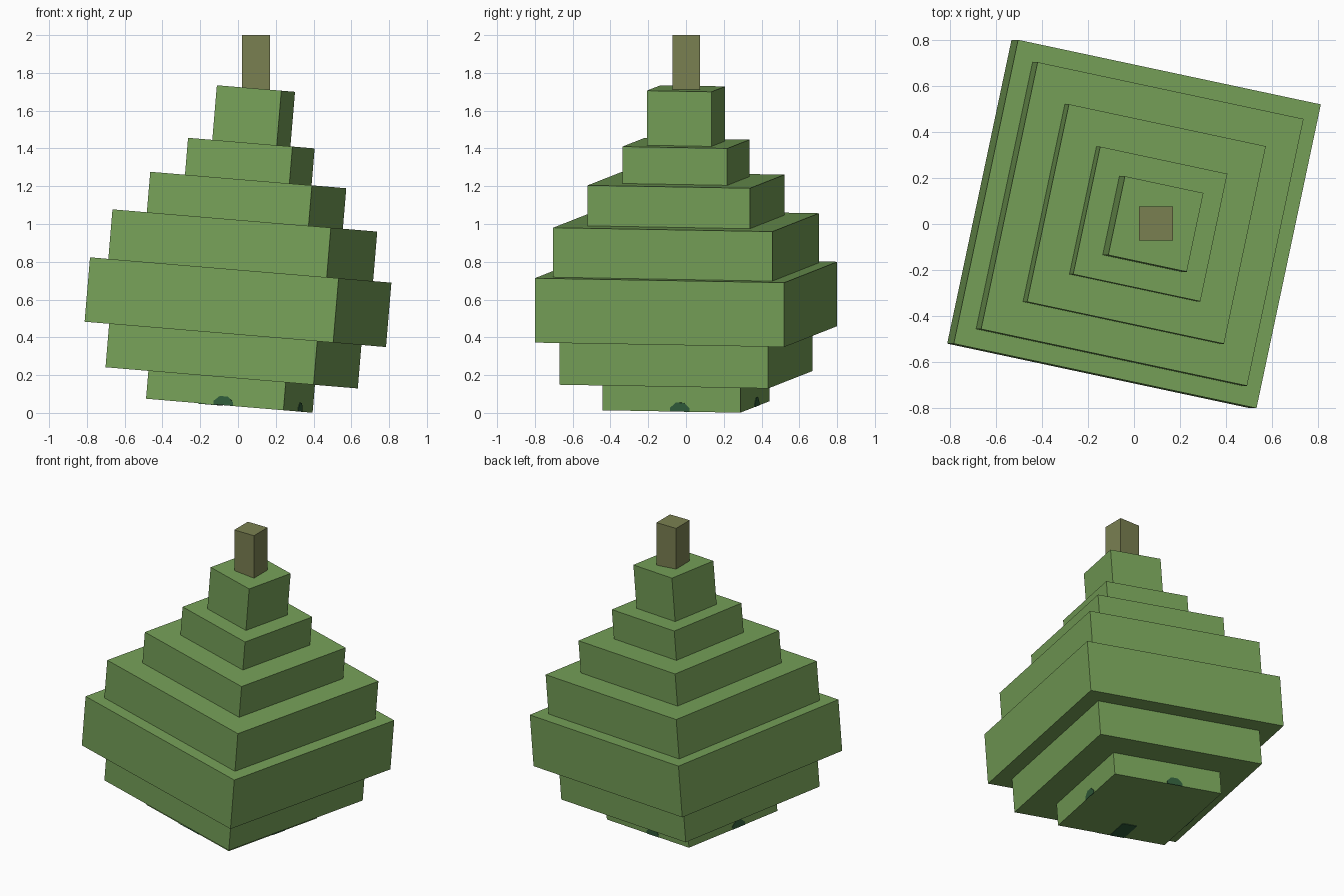
import bpy, bmesh, math
from mathutils import Matrix, Vector

cube = bpy.data.objects.get("Cube")
if cube:
    bpy.data.objects.remove(cube, do_unlink=True)


def material(name, rgb):
    m = bpy.data.materials.new(name)
    m.use_nodes = True
    color = (*rgb, 1)
    m.diffuse_color = color
    m.node_tree.nodes["Principled BSDF"].inputs["Base Color"].default_value = color
    return m


green = material("leaf green", (0.182, 0.355, 0.098))
brown = material("olive brown", (0.195, 0.216, 0.083))
dark = material("dark green", (0.03, 0.107, 0.043))


def finish(name, bm, mat, matrix):
    mesh = bpy.data.meshes.new(name)
    bm.to_mesh(mesh)
    bm.free()
    mesh.materials.append(mat)
    obj = bpy.data.objects.new(name, mesh)
    obj.matrix_world = matrix
    bpy.context.collection.objects.link(obj)
    return obj


def box(name, size, center, mat, matrix=Matrix()):
    bm = bmesh.new()
    bmesh.ops.create_cube(bm, size=1)
    bmesh.ops.scale(bm, vec=size, verts=bm.verts)
    bmesh.ops.translate(bm, vec=center, verts=bm.verts)
    return finish(name, bm, mat, matrix)


# Shared leaning frame, origin at the middle of the underside
tilt = (Matrix.Translation((-0.046, 0, 0.038))
        @ Matrix.Rotation(math.radians(4.8), 4, "Y")
        @ Matrix.Rotation(math.radians(-12), 4, "Z"))

# Stacked square tiers of the body
widths = [0.746, 1.13, 1.35, 1.186, 0.878, 0.567, 0.35]
levels = [0, 0.148, 0.379, 0.721, 0.984, 1.199, 1.395, 1.685]
for i, w in enumerate(widths):
    low, high = levels[i], levels[i + 1]
    box(f"body_tier_{i + 1}", (w, w, high - low), (0, 0, (low + high) / 2), green, tilt)

# Upright stem
box("stem", (0.148, 0.146, 0.32), (0.096, 0.002, 1.84), brown)

# Half-round marks along the lower edge of the bottom tier
half = widths[0] / 2
for i, side in enumerate(["front", "right", "back", "left"]):
    bm = bmesh.new()
    bmesh.ops.create_cone(bm, cap_ends=True, segments=8, radius1=0.057, radius2=0.057,
                          depth=0.006, matrix=Matrix.Rotation(math.pi / 2, 4, "X")
                          @ Matrix.Rotation(math.pi / 8, 4, "Z"))
    bmesh.ops.scale(bm, vec=(1, 1, 0.9), verts=bm.verts)
    bmesh.ops.bisect_plane(bm, geom=bm.verts[:] + bm.edges[:] + bm.faces[:],
                           plane_co=Vector(), plane_no=(0, 0, 1), clear_inner=True)
    bmesh.ops.holes_fill(bm, edges=bm.edges)
    bmesh.ops.translate(bm, vec=(0.046, -half, 0), verts=bm.verts)
    finish(f"{side}_edge_mark", bm, dark, tilt @ Matrix.Rotation(i * math.pi / 2, 4, "Z"))

# Short strip on the underside by the front edge
box("underside_mark", (0.1, 0.17, 0.006), (-0.04, 0.085 - half, 0), dark, tilt)
